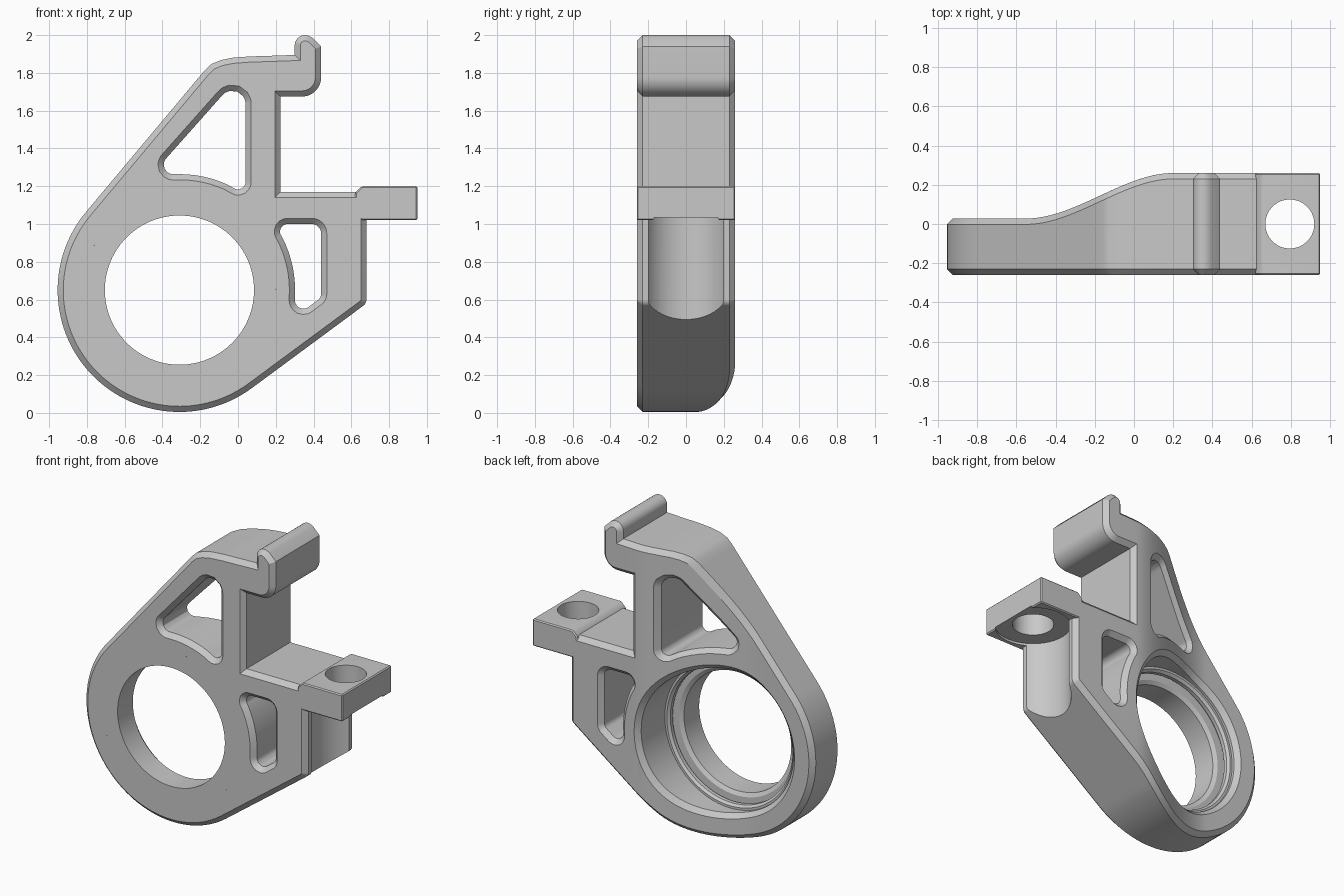
import bpy, bmesh, math
from math import sin, cos, radians
from mathutils import Vector

cube = bpy.data.objects.get("Cube")
if cube:
    bpy.data.objects.remove(cube, do_unlink=True)

grey = bpy.data.materials.new("plain_grey")
grey.use_nodes = True
grey.diffuse_color = (0.58, 0.58, 0.58, 1)
grey.node_tree.nodes["Principled BSDF"].inputs["Base Color"].default_value = grey.diffuse_color

BORE = Vector((-0.31, 0.65))
HALF = 0.26
CHAMFER = 0.03


def arc(center, radius, start, end, steps):
    """Points on an arc, angles in degrees."""
    angles = [radians(start + (end - start) * i / steps) for i in range(steps + 1)]
    return [(center[0] + radius * cos(a), center[1] + radius * sin(a)) for a in angles]


def fillet(points, steps=8):
    """Round each corner that carries a radius as its third value."""
    out = []
    for i, p in enumerate(points):
        corner = Vector(p[:2])
        if len(p) == 2:
            out.append(tuple(corner))
            continue
        a = (Vector(points[i - 1][:2]) - corner).normalized()
        b = (Vector(points[(i + 1) % len(points)][:2]) - corner).normalized()
        half = a.angle(b) / 2
        center = corner + (a + b).normalized() * p[2] / sin(half)
        start = corner + a * p[2] / math.tan(half) - center
        end = corner + b * p[2] / math.tan(half) - center
        for k in range(steps + 1):
            spoke = start.lerp(end, k / steps).normalized() * p[2]
            out.append(tuple(center + spoke))
    return out


def make_object(name, mesh):
    obj = bpy.data.objects.new(name, mesh)
    bpy.context.collection.objects.link(obj)
    mesh.materials.clear()
    mesh.materials.append(grey)
    return obj


def activate(obj):
    bpy.ops.object.select_all(action='DESELECT')
    obj.select_set(True)
    bpy.context.view_layer.objects.active = obj


def plate(name, loops):
    """Chamfered plate in the XZ plane; loops after the first are openings."""
    curve = bpy.data.curves.new(name, 'CURVE')
    curve.dimensions = '2D'
    curve.fill_mode = 'BOTH'
    curve.extrude = HALF - CHAMFER
    curve.bevel_depth = CHAMFER
    curve.bevel_resolution = 0
    curve.offset = -CHAMFER
    for loop in loops:
        spline = curve.splines.new('POLY')
        spline.points.add(len(loop) - 1)
        for point, (x, z) in zip(spline.points, loop):
            point.co = (x, z, 0, 1)
        spline.use_cyclic_u = True
    helper = bpy.data.objects.new(name, curve)
    bpy.context.collection.objects.link(helper)
    graph = bpy.context.evaluated_depsgraph_get()
    mesh = bpy.data.meshes.new_from_object(helper.evaluated_get(graph))
    bpy.data.objects.remove(helper, do_unlink=True)
    bm = bmesh.new()
    bm.from_mesh(mesh)
    bmesh.ops.remove_doubles(bm, verts=bm.verts, dist=0.0002)
    for v in bm.verts:
        x, z, y = v.co
        v.co = (x, -y, z)
    return bm, mesh


def cylinder(name, radius, x, low, high):
    bm = bmesh.new()
    bmesh.ops.create_cone(bm, cap_ends=True, segments=64, radius1=radius, radius2=radius, depth=high - low)
    bmesh.ops.translate(bm, verts=bm.verts, vec=(x, 0, (low + high) / 2))
    mesh = bpy.data.meshes.new(name)
    bm.to_mesh(mesh)
    bm.free()
    obj = make_object(name, mesh)
    obj.hide_render = True
    return obj


# Main body outline: round end, lower flank, step, hook and upper flank
outline = arc(BORE, 0.645, 140, 306.4, 60)
outline += fillet([(0.62, 0.535), (0.68, 0.58, 0.04), (0.68, 1.17), (0.225, 1.17), (0.225, 1.675),
                   (0.44, 1.675, 0.1), (0.44, 1.94), (0.395, 1.985)])
outline += arc((0.355, 1.945), 0.055, 60, 180, 10)
outline += [(0.30, 1.895), (0.16, 1.89), (0.06, 1.887), (-0.03, 1.88), (-0.09, 1.868),
            (-0.14, 1.847), (-0.175, 1.815)]

# Openings: upper triangle, lower pocket and the bearing bore
upper = fillet([(0.04, 1.82, 0.07), (-0.456, 1.262, 0.05)]
               + arc(BORE, 0.614, 90, 66, 6) + [(0.04, 1.155, 0.04)])
lower = fillet([(0.44, 1.0, 0.05), (0.19, 1.0, 0.04)]
               + arc(BORE, 0.612, 27, -4, 8) + [(0.305, 0.51, 0.045), (0.44, 0.61, 0.04)])
bore = arc(BORE, 0.48, 0, 360, 96)[:-1]

bm, body_mesh = plate("bracket_body", [outline, upper, lower, bore])


# Sweep the back face down toward the thin round end
def back_depth(x):
    t = min(max((x + 0.55) / 0.75, 0), 1)
    return 0.028 + (HALF - 0.028) * t * t * (3 - 2 * t)


for i in range(26):
    bmesh.ops.bisect_plane(bm, geom=bm.verts[:] + bm.edges[:] + bm.faces[:], dist=0.0001,
                           plane_co=(-0.55 + 0.03 * i, 0, 0), plane_no=(1, 0, 0))
for v in bm.verts:
    if v.co.y > 0:
        v.co.y += back_depth(v.co.x) - HALF
bmesh.ops.recalc_face_normals(bm, faces=bm.faces)
bm.to_mesh(body_mesh)
bm.free()
body = make_object("bracket_body", body_mesh)

# Bolt flange
bm = bmesh.new()
profile = [(0.62, 1.03), (0.66, 1.02), (0.95, 1.02), (0.95, 1.2), (0.655, 1.2), (0.62, 1.165)]
face = bm.faces.new([bm.verts.new((x, -HALF, z)) for x, z in profile])
side = bmesh.ops.extrude_face_region(bm, geom=[face])
bmesh.ops.translate(bm, vec=(0, 2 * HALF, 0),
                    verts=[g for g in side["geom"] if isinstance(g, bmesh.types.BMVert)])
bmesh.ops.recalc_face_normals(bm, faces=bm.faces)
bmesh.ops.bevel(bm, geom=bm.edges[:], offset=0.007, segments=1, affect='EDGES')
flange_mesh = bpy.data.meshes.new("bolt_flange")
bm.to_mesh(flange_mesh)
bm.free()
flange = make_object("bolt_flange", flange_mesh)

# Bolt hole and the rounded clearance below it
cutters = [cylinder("bolt_hole_cutter", 0.125, 0.795, 0.9, 1.4),
           cylinder("clearance_cutter", 0.23, 0.795, 0.3, 1.035)]
for part in (body, flange):
    activate(part)
    for cutter in cutters:
        mod = part.modifiers.new(cutter.name, 'BOOLEAN')
        mod.operation = 'DIFFERENCE'
        mod.solver = 'EXACT'
        mod.object = cutter
        bpy.ops.object.modifier_apply(modifier=mod.name)
for cutter in cutters:
    bpy.data.objects.remove(cutter, do_unlink=True)

# Stepped seat inside the bore, flush with the front
section = [(0.51, -0.26), (0.395, -0.26), (0.395, -0.1), (0.42, -0.085), (0.475, -0.085),
           (0.475, -0.06), (0.45, -0.06), (0.45, -0.035), (0.465, -0.02), (0.482, -0.02), (0.482, -0.23)]
bm = bmesh.new()
rings = [[bm.verts.new((x, y, z)) for x, z in arc(BORE, r, 0, 360, 96)[:-1]] for r, y in section]
for i, ring in enumerate(rings):
    other = rings[(i + 1) % len(rings)]
    for k in range(96):
        n = (k + 1) % 96
        bm.faces.new((ring[k], ring[n], other[n], other[k]))
bmesh.ops.recalc_face_normals(bm, faces=bm.faces)
seat_mesh = bpy.data.meshes.new("bearing_seat")
bm.to_mesh(seat_mesh)
bm.free()
seat = make_object("bearing_seat", seat_mesh)

for part in (body, flange, seat):
    activate(part)
    bpy.ops.object.shade_smooth_by_angle(angle=radians(25))
